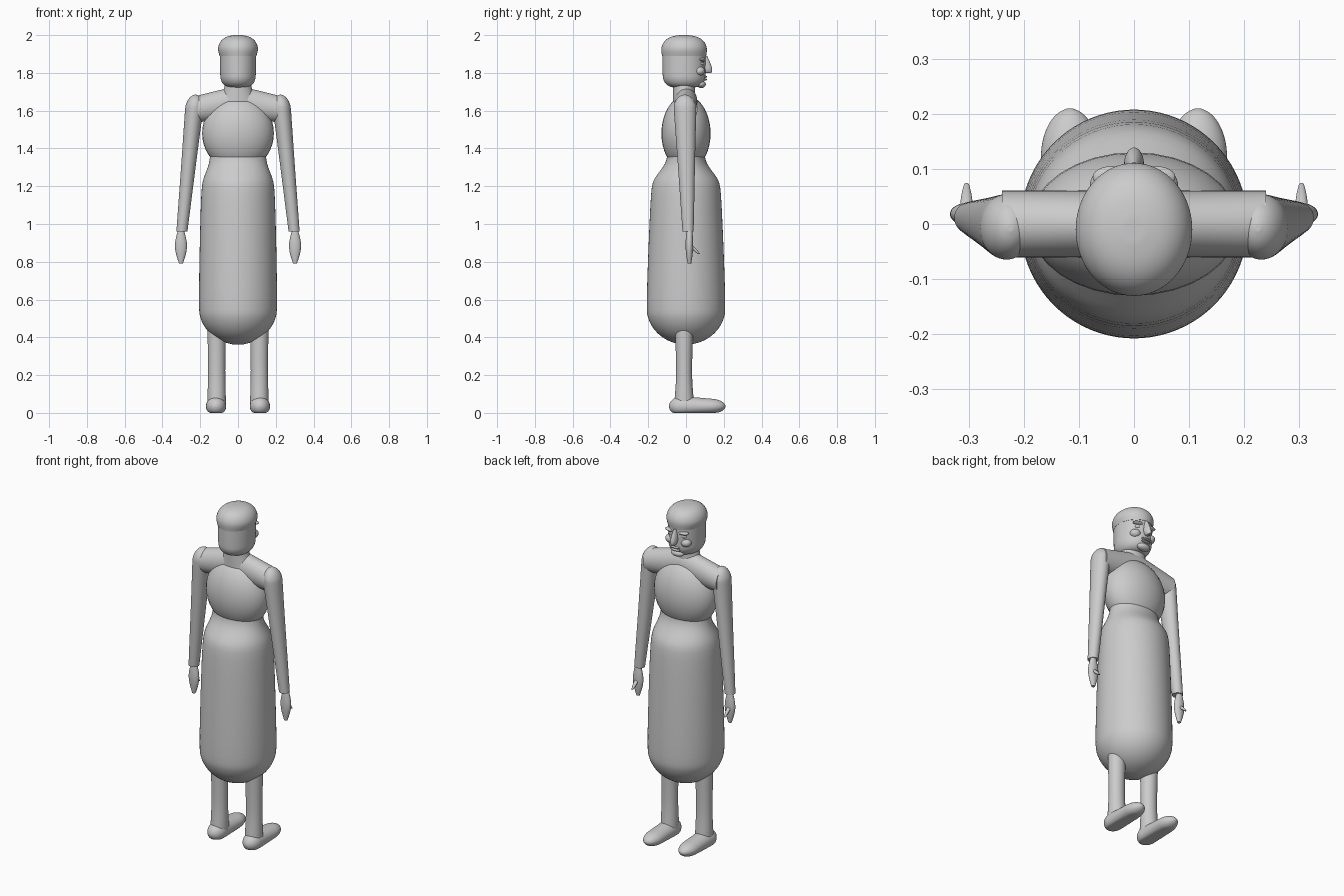
import bpy, bmesh, math
from mathutils import Matrix

cube = bpy.data.objects.get("Cube")
if cube:
    bpy.data.objects.remove(cube, do_unlink=True)

shade = 0.6
grey = bpy.data.materials.new("plain grey")
grey.use_nodes = True
grey.diffuse_color = (shade, shade, shade, 1)
shader = grey.node_tree.nodes["Principled BSDF"]
shader.inputs["Base Color"].default_value = grey.diffuse_color


def finish(name, bm, side):
    """Mirror if needed, then make a smooth object from the bmesh."""
    for vert in bm.verts:
        vert.co.x *= side
        vert.co.z = max(vert.co.z, 0)
    bmesh.ops.recalc_face_normals(bm, faces=bm.faces)
    mesh = bpy.data.meshes.new(name)
    bm.to_mesh(mesh)
    bm.free()
    mesh.materials.append(grey)
    mesh.shade_smooth()
    mesh.set_sharp_from_angle(angle=math.radians(60))
    obj = bpy.data.objects.new(name, mesh)
    bpy.context.collection.objects.link(obj)
    return obj


def loft(name, rings, centre, axis="z", side=1, sides=16):
    """Skin ellipses (position, radius, radius) whose centres follow a rule."""
    bm = bmesh.new()
    crease = bm.edges.layers.float.new("crease_edge")
    loops = []
    for position, radius_a, radius_b in rings:
        centre_a, centre_b = centre(position)
        loop = []
        for i in range(sides):
            angle = math.tau * i / sides
            a = centre_a + radius_a * math.cos(angle)
            b = centre_b + radius_b * math.sin(angle)
            places = {"x": (position, a, b), "y": (a, position, b), "z": (a, b, position)}
            loop.append(bm.verts.new(places[axis]))
        loops.append(loop)
    for lower, upper in zip(loops, loops[1:]):
        for i in range(sides):
            bm.faces.new((lower[i - 1], lower[i], upper[i], upper[i - 1]))
    for end in (loops[0], loops[-1]):
        cap = bm.faces.new(end)
        for edge in cap.edges:
            edge[crease] = 1
    obj = finish(name, bm, side)
    obj.modifiers.new("smoothing", "SUBSURF").levels = 2
    obj.modifiers["smoothing"].render_levels = 2


def dome(base, height, radius_a, radius_b, power=1.0, steps=7):
    """Rings of a rounded end, from its base outwards."""
    rings = []
    for i in range(steps):
        angle = math.pi / 2 * i / (steps - 0.6)
        width = math.cos(angle) ** power
        rings.append((base + height * math.sin(angle), radius_a * width, radius_b * width))
    return rings


def ball(name, centre, radii, side=1):
    """Ellipsoid."""
    bm = bmesh.new()
    bmesh.ops.create_uvsphere(bm, u_segments=32, v_segments=20, radius=1)
    bm.transform(Matrix.LocRotScale(centre, None, radii))
    finish(name, bm, side)


def middle(position):
    return 0, 0


def skull(height):
    return 0, -0.01


# Long skirt: round bowl at the hem, drawn in at the waist
hem = dome(0.56, -0.2, 0.213, 0.215)
waist = [(1.17, 0.2, 0.19), (1.24, 0.19, 0.18), (1.32, 0.15, 0.1), (1.4, 0.15, 0.1)]
loft("skirt", hem[::-1] + waist, middle, sides=20)

# Domed bodice, sloping shoulders and neck
ball("bodice", (0, 0, 1.48), (0.19, 0.13, 0.2))
span = [i * 0.06 for i in range(-4, 5)]
loft("shoulders", [(x, 0.062, 0.09 - abs(x) / 12) for x in span],
     lambda x: (0, 1.645 - abs(x) / 6), axis="x")
loft("neck", [(1.64, 0.1, 0.06), (1.72, 0.07, 0.06), (1.8, 0.07, 0.06)], skull)

# Head and overhanging cap of hair
jaw = dome(1.79, -0.07, 0.097, 0.117, power=0.5)
loft("head", jaw[::-1] + [(1.95, 0.1, 0.117)], skull)
loft("hair", [(1.89, 0.1, 0.12)] + dome(1.92, 0.08, 0.11, 0.125, power=0.7), skull)

# Face
loft("nose", [(1.8, 0.01, 0.02), (1.82, 0.023, 0.035), (1.89, 0.01, 0.02)],
     lambda z: (0, 0.11 - (z - 1.82) / 4))
for name, height in (("upper_lip", 1.78), ("lower_lip", 1.765)):
    ball(name, (0, 0.1, height), (0.03, 0.012, 0.006))
ball("chin", (0, 0.08, 1.74), (0.04, 0.025, 0.02))


def arm_line(height):
    return 0.225 + (1.68 - height) / 10, (1.4 - height) / 40


def hand_line(height):
    return 0.302, 0.018


def thumb_line(height):
    return 0.304, 0.91 - height


def leg_line(height):
    return 0.113, -0.01


def foot_line(depth):
    return 0.116, 0.035


for label, side in (("left", 1), ("right", -1)):
    # Brow, eye and cheek
    ball(label + "_brow", (0.04, 0.085, 1.87), (0.035, 0.02, 0.01), side)
    ball(label + "_eye", (0.04, 0.08, 1.848), (0.02, 0.015, 0.01), side)
    ball(label + "_cheek", (0.05, 0.07, 1.81), (0.03, 0.03, 0.025), side)

    # Arm with rounded shoulder, narrowing to the cuff
    sleeve = [(0.96, 0.03, 0.03), (1.1, 0.034, 0.037), (1.4, 0.042, 0.05)]
    loft(label + "_arm", sleeve + dome(1.61, 0.075, 0.05, 0.062), arm_line, side=side)

    # Hand and thumb
    palm = [(0.79, 0.01, 0.01), (0.88, 0.043, 0.025), (0.97, 0.015, 0.015)]
    loft(label + "_hand", palm, hand_line, side=side)
    digit = [(0.84, 0.005, 0.005), (0.87, 0.013, 0.016), (0.9, 0.01, 0.01)]
    loft(label + "_thumb", digit, thumb_line, side=side)

    # Leg
    shin = [(0.02, 0.05, 0.055), (0.1, 0.05, 0.05), (0.2, 0.045, 0.04), (0.45, 0.05, 0.05)]
    loft(label + "_leg", shin, leg_line, side=side)

    # Foot with flat sole
    heel = dome(-0.02, -0.07, 0.055, 0.055)
    toe = dome(0.12, 0.09, 0.055, 0.042)
    loft(label + "_foot", heel[::-1] + toe, foot_line, axis="y", side=side)
